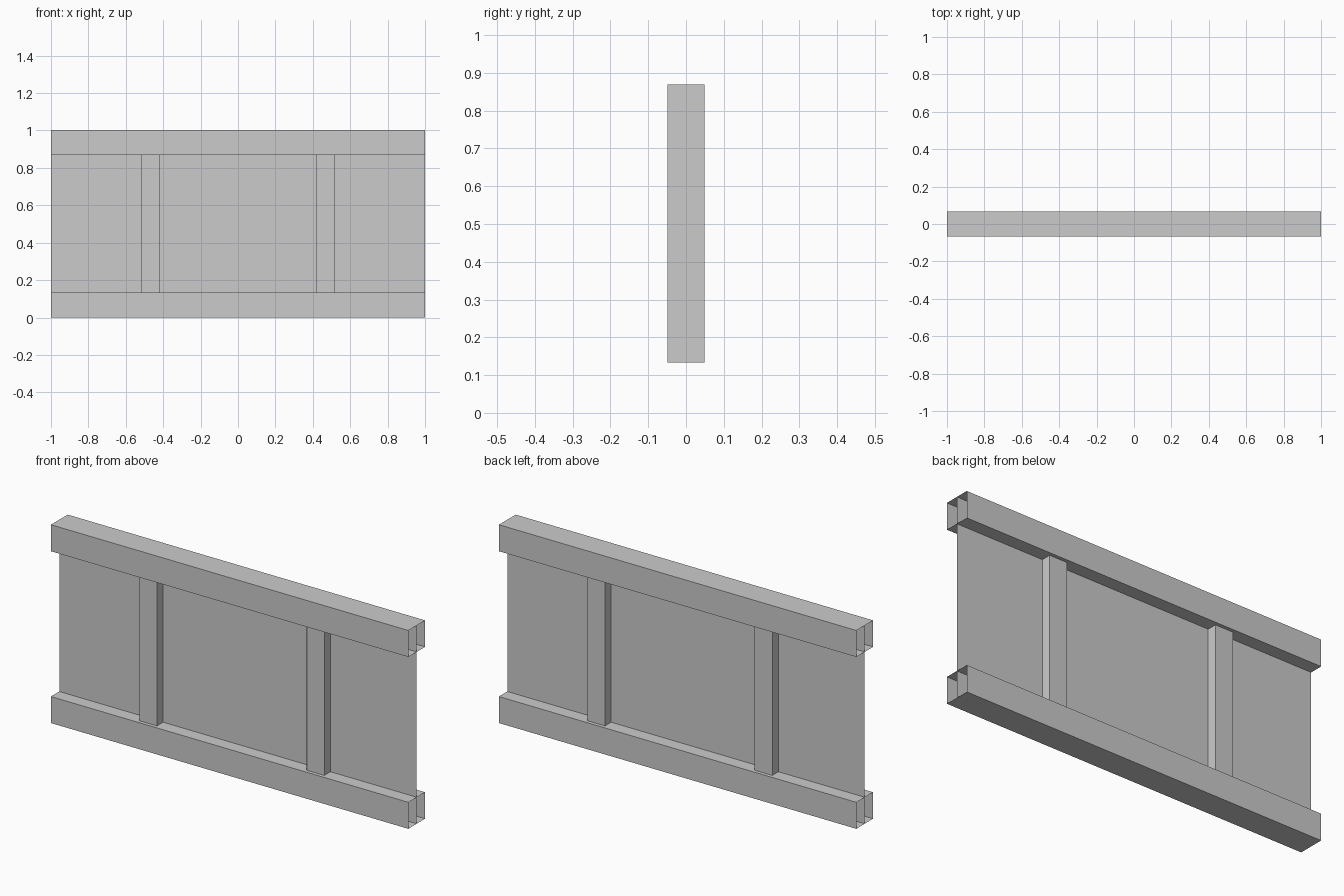
import bpy, bmesh

if "Cube" in bpy.data.objects:
    bpy.data.objects.remove(bpy.data.objects["Cube"])

HEIGHT = 1.003   # overall height
RAIL = 0.134     # square rail section
POST = 0.098     # square post section


def sheet_object(name, verts, faces):
    mesh = bpy.data.meshes.new(name)
    mesh.from_pydata(verts, [], faces)
    obj = bpy.data.objects.new(name, mesh)
    bpy.context.collection.objects.link(obj)
    return obj


def open_tube(name, axis, centre, length, size):
    """Square tube along x or z with both ends left open."""
    bm = bmesh.new()
    bmesh.ops.create_cube(bm, size=1)
    i = "xyz".index(axis)
    ends = [f for f in bm.faces if abs(f.normal[i]) > 0.9]
    bmesh.ops.delete(bm, geom=ends, context='FACES_ONLY')
    scale = [size, size, size]
    scale[i] = length
    bmesh.ops.scale(bm, vec=scale, verts=bm.verts)
    mesh = bpy.data.meshes.new(name)
    bm.to_mesh(mesh)
    bm.free()
    obj = bpy.data.objects.new(name, mesh)
    obj.location = centre
    bpy.context.collection.objects.link(obj)
    return obj


# Thin sheet running through both rails
sheet_object("panel",
             [(-1, 0, 0), (1, 0, 0), (1, 0, HEIGHT), (-1, 0, HEIGHT)],
             [(0, 1, 2, 3)])

# Horizontal rails, open at the ends
open_tube("bottom_rail", "x", (0, 0, RAIL / 2), 2, RAIL)
open_tube("top_rail", "x", (0, 0, HEIGHT - RAIL / 2), 2, RAIL)

# Upright posts between the rails
for side, label in ((-1, "left"), (1, "right")):
    open_tube(label + "_post", "z", (side * 0.468, 0, HEIGHT / 2),
              HEIGHT - 2 * RAIL, POST)
